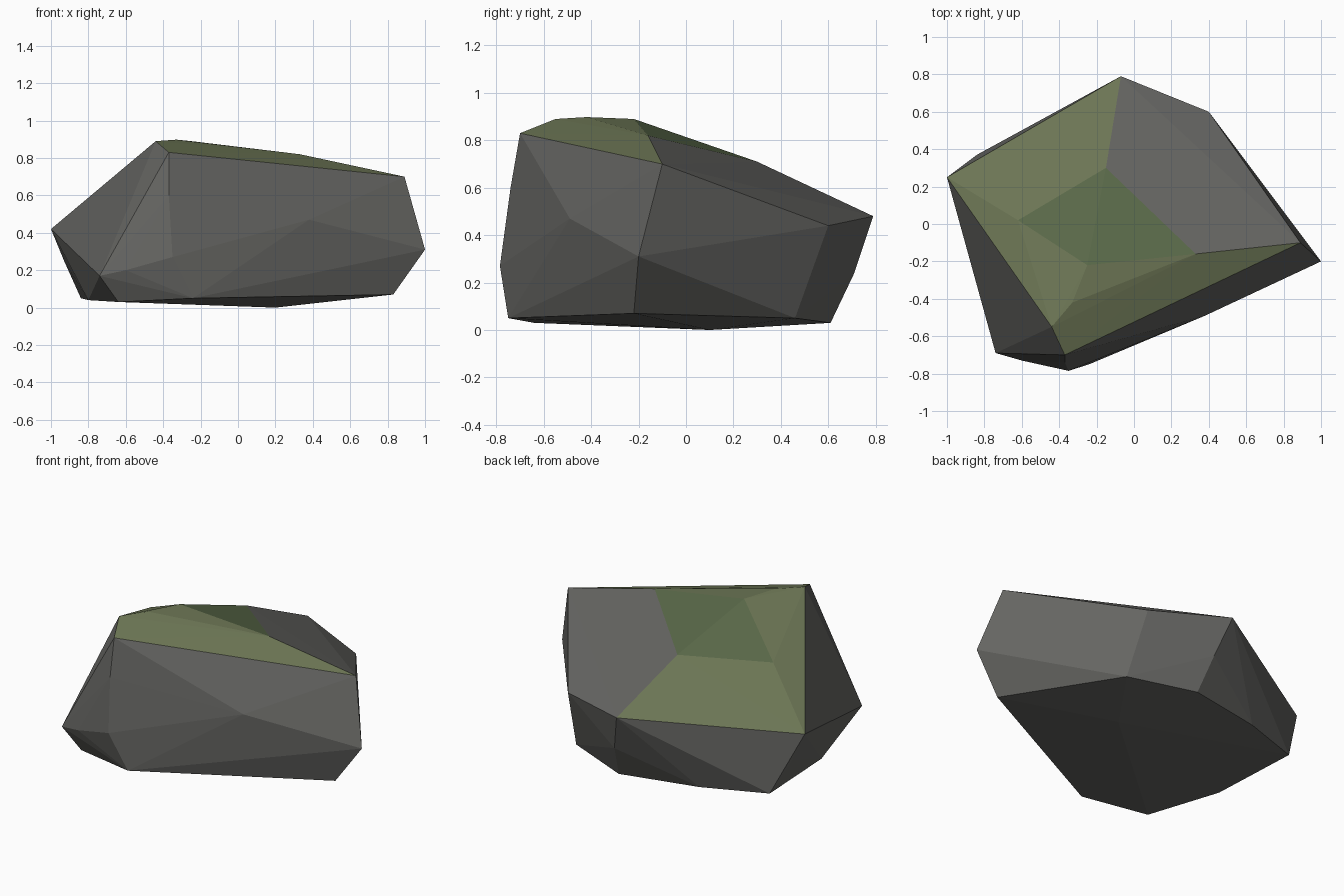
import bpy, bmesh
from mathutils import Vector

if "Cube" in bpy.data.objects:
    bpy.data.objects.remove(bpy.data.objects["Cube"])

# Characteristic corners of the boulder: crown, girdle and base
crown = [(-.37, -.70, .83), (-.44, -.55, .89), (-.25, -.22, .89), (.33, -.16, .82),
         (.89, -.10, .70), (-.15, .30, .71), (-.62, .02, .68), (-.07, .79, .48),
         (.40, .60, .44), (-1, .25, .42), (-.33, -.42, .898)]
girdle = [(1, -.20, .31), (.38, -.49, .47), (-.35, -.785, .27), (-.74, -.69, .17),
          (-.60, -.73, .20), (.91, -.20, .20), (0, .71, .24), (-.93, .27, .25),
          (-.37, -.74, .60)]
base = [(.83, -.22, .07), (-.24, -.75, .05), (-.64, -.64, .03), (-.80, -.20, .04),
        (-.84, .37, .05), (-.45, .51, .04), (.04, .61, .03), (.44, .46, .05), (.2, .1, 0)]

bm = bmesh.new()
for p in crown + girdle + base:
    bm.verts.new(p)
res = bmesh.ops.convex_hull(bm, input=bm.verts)
loose = [v for v in bm.verts if not v.link_faces]
bmesh.ops.delete(bm, geom=loose, context='VERTS')
bmesh.ops.recalc_face_normals(bm, faces=bm.faces)

# Moss covers the upward faces on the left and front of the crown
for f in bm.faces:
    c = f.calc_center_median()
    if f.normal.z > .55 and c.x + c.y < .2:
        f.material_index = 2 if (c.xy - Vector((-.2, 0))).length < .25 else 1

mesh = bpy.data.meshes.new("mossy_boulder")
bm.to_mesh(mesh)
bm.free()
for name, col in (("stone", (.13, .13, .122, 1)), ("moss", (.15, .18, .09, 1)),
                  ("dark_moss", (.10, .14, .065, 1))):
    m = bpy.data.materials.new(name)
    m.diffuse_color = col
    m.use_nodes = True
    m.node_tree.nodes["Principled BSDF"].inputs["Base Color"].default_value = m.diffuse_color
    mesh.materials.append(m)
boulder = bpy.data.objects.new("mossy_boulder", mesh)
bpy.context.collection.objects.link(boulder)
